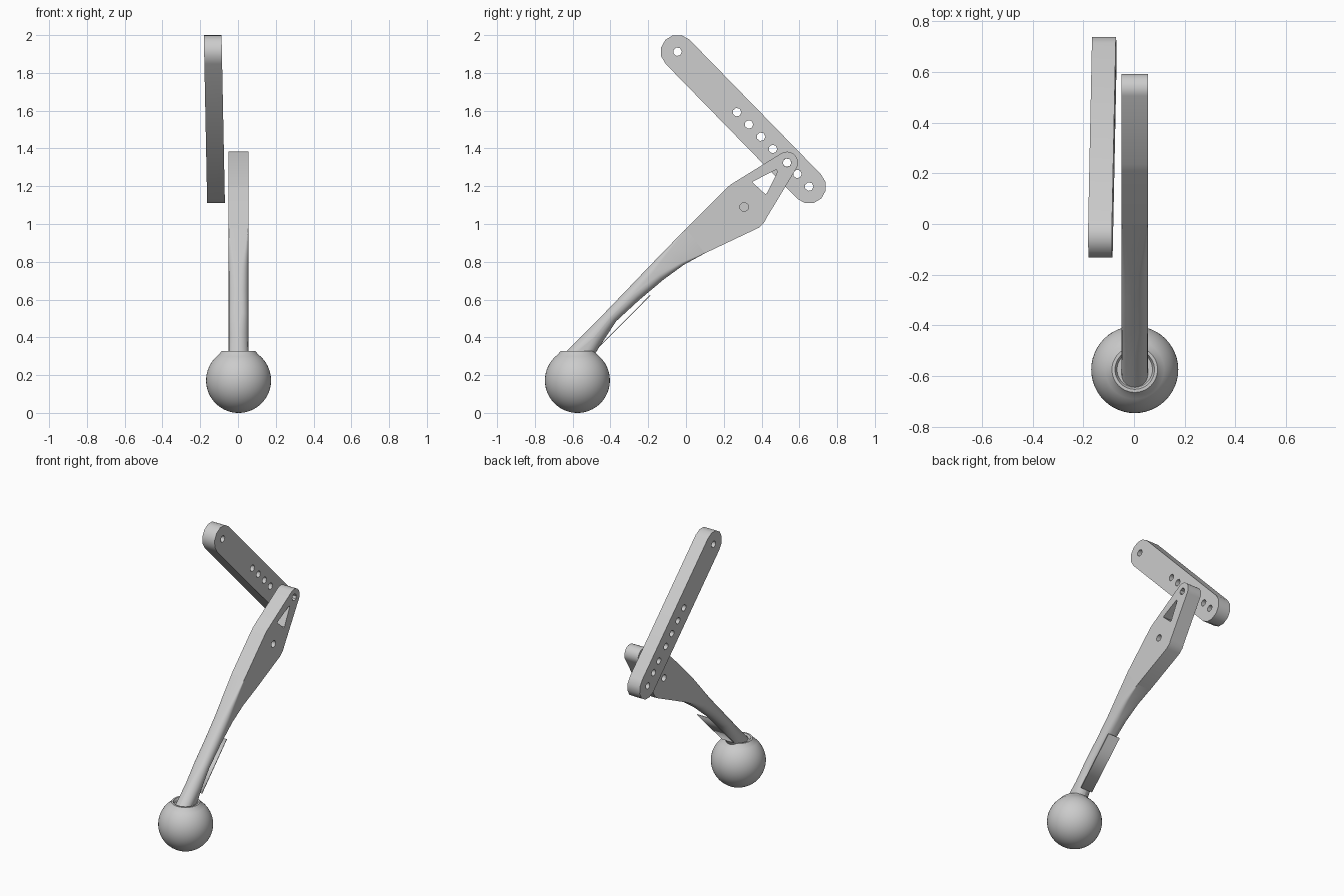
import bpy, bmesh
from math import sin, cos, pi, radians, sqrt
from mathutils import Matrix, Vector

cube = bpy.data.objects.get("Cube")
if cube:
    bpy.data.objects.remove(cube)

grey = bpy.data.materials.new("plain_grey")
grey.use_nodes = True
colour = (0.6, 0.6, 0.6, 1)
grey.diffuse_color = colour
grey.node_tree.nodes["Principled BSDF"].inputs["Base Color"].default_value = colour

CX, HALF = 0.003, 0.052          # lever centre plane and half thickness
SIDE = Matrix(((0, 0, 1, 0), (1, 0, 0, 0), (0, 1, 0, 0), (0, 0, 0, 1)))  # plan -> side plane


def finish(name, mesh, angle=None):
    ob = bpy.data.objects.new(name, mesh)
    bpy.context.collection.objects.link(ob)
    mesh.materials.clear()
    mesh.materials.append(grey)
    if angle:
        bpy.ops.object.select_all(action='DESELECT')
        ob.select_set(True)
        bpy.context.view_layer.objects.active = ob
        bpy.ops.object.shade_smooth_by_angle(angle=radians(angle))
    return ob


def from_bmesh(name, bm, angle=None):
    bmesh.ops.recalc_face_normals(bm, faces=bm.faces)
    mesh = bpy.data.meshes.new(name)
    bm.to_mesh(mesh)
    bm.free()
    return finish(name, mesh, angle)


def arc(c, r, start, end, n):
    steps = [radians(start + (end - start) * i / n) for i in range(n + 1)]
    return [(c[0] + r * cos(a), c[1] + r * sin(a)) for a in steps]


def ring(c, r, n):
    return arc(c, r, 0, 360, n)[:-1]


def plate(name, outlines, half, x, angle=None):
    """Extrude an outline with holes, drawn in the y-z plane."""
    curve = bpy.data.curves.new(name, 'CURVE')
    curve.dimensions, curve.fill_mode, curve.extrude = '2D', 'BOTH', half
    for pts in outlines:
        s = curve.splines.new('POLY')
        s.points.add(len(pts) - 1)
        for p, q in zip(s.points, pts):
            p.co = (q[0], q[1], 0, 1)
        s.use_cyclic_u = True
    temp = bpy.data.objects.new(name, curve)
    bpy.context.collection.objects.link(temp)
    dg = bpy.context.evaluated_depsgraph_get()
    mesh = bpy.data.meshes.new_from_object(temp.evaluated_get(dg))
    bpy.data.objects.remove(temp)
    bm = bmesh.new()
    bm.from_mesh(mesh)
    bmesh.ops.remove_doubles(bm, verts=bm.verts, dist=1e-5)
    bm.transform(Matrix.Translation((x, 0, 0)) @ SIDE)
    return from_bmesh(name, bm, angle)


# Round knob with a shallow recessed collar, spun about its axis
R, KZ = 0.172, 0.172
profile = arc((0, KZ), R, -90, 53, 26) + [(0.09, 0.327), (0.078, 0.327), (0.07, 0.31), (0, 0.31)]
bm = bmesh.new()
verts = [bm.verts.new((r, 0, z)) for r, z in profile]
edges = [bm.edges.new(p) for p in zip(verts, verts[1:])]
bmesh.ops.spin(bm, geom=verts + edges, axis=(0, 0, 1), cent=(0, 0, 0), angle=2 * pi, steps=48)
bmesh.ops.remove_doubles(bm, verts=bm.verts, dist=1e-4)
bm.transform(Matrix.Translation((CX, -0.575, 0)))
from_bmesh("knob", bm, 30)

# Lever stem: rounded sections lofted from the knob up to the flat blade
stations = [((-0.645, 0.315), (-0.49, 0.30), 1), ((-0.53, 0.43), (-0.445, 0.37), 1),
            ((-0.43, 0.53), (-0.37, 0.485), 1), ((-0.31, 0.655), (-0.245, 0.60), 0.95),
            ((-0.2, 0.77), (-0.12, 0.705), 0.7), ((-0.1, 0.873), (-0.01, 0.785), 0.35),
            ((0, 0.975), (0.1, 0.845), 0.03)]
bm = bmesh.new()
loops = []
for top, low, roundness in stations:
    top, low = Vector(top), Vector(low)
    mid, down = (top + low) / 2, (low - top) / 2
    h = down.length
    down.normalize()
    r = roundness * min(h, HALF)
    loop = []
    for sx, sd, a0 in ((1, 1, 0), (-1, 1, 90), (-1, -1, 180), (1, -1, 270)):
        for u, v in arc((sx * (HALF - r), sd * (h - r)), r, a0, a0 + 90, 6):
            p = mid + down * v
            loop.append(bm.verts.new((CX + u, p.x, p.y)))
    loops.append(loop)
for a, b in zip(loops, loops[1:]):
    for i in range(len(a)):
        j = (i + 1) % len(a)
        bm.faces.new((a[i], a[j], b[j], b[i]))
bm.faces.new(loops[0])
from_bmesh("lever_stem", bm, 40)

# Lever blade with pivot eye, triangular window and a pin recess on each side
pivot, pin = (0.535, 1.325), (0.308, 1.09)
blade = ([(0, 0.975), (0.21, 1.185), (0.235, 1.208)] + arc(pivot, 0.058, 120, -32, 10)
         + [(0.425, 1.03), (0.412, 1.005), (0.385, 0.98), (0.1, 0.845)])
window = [(0.35, 1.222), (0.362, 1.229), (0.478, 1.288), (0.485, 1.278), (0.428, 1.162), (0.42, 1.158)]
plate("lever_blade", [blade, window, ring(pivot, 0.023, 8), ring(pin, 0.023, 16)], HALF, CX, 35)
plate("pin_core", [ring(pin, 0.023, 16)], 0.02, CX)

# Thin guard strip below the stem
a, b = Vector((-0.46, 0.35)), Vector((-0.19, 0.622))
n = Vector((0.0015, -0.0015))
plate("guard_strip", [[a - n, b - n, b + n, a + n]], 0.045, CX)

# Drilled crank bar, leaning slightly sideways
top, low = (-0.045, 1.912), (0.652, 1.198)
holes = [top, (0.27, 1.592), (0.333, 1.527), (0.397, 1.462), (0.46, 1.397), pivot, (0.59, 1.265), low]
outline = arc(top, 0.09, 46, 226, 6) + arc(low, 0.09, 226, 406, 6)
bar = plate("crank_bar", [outline] + [ring(h, 0.023, 7) for h in holes], 0.047, 0)
for v in bar.data.vertices:
    v.co.x += -0.117 - 0.016 * (v.co.z - 1.15) / 0.8
